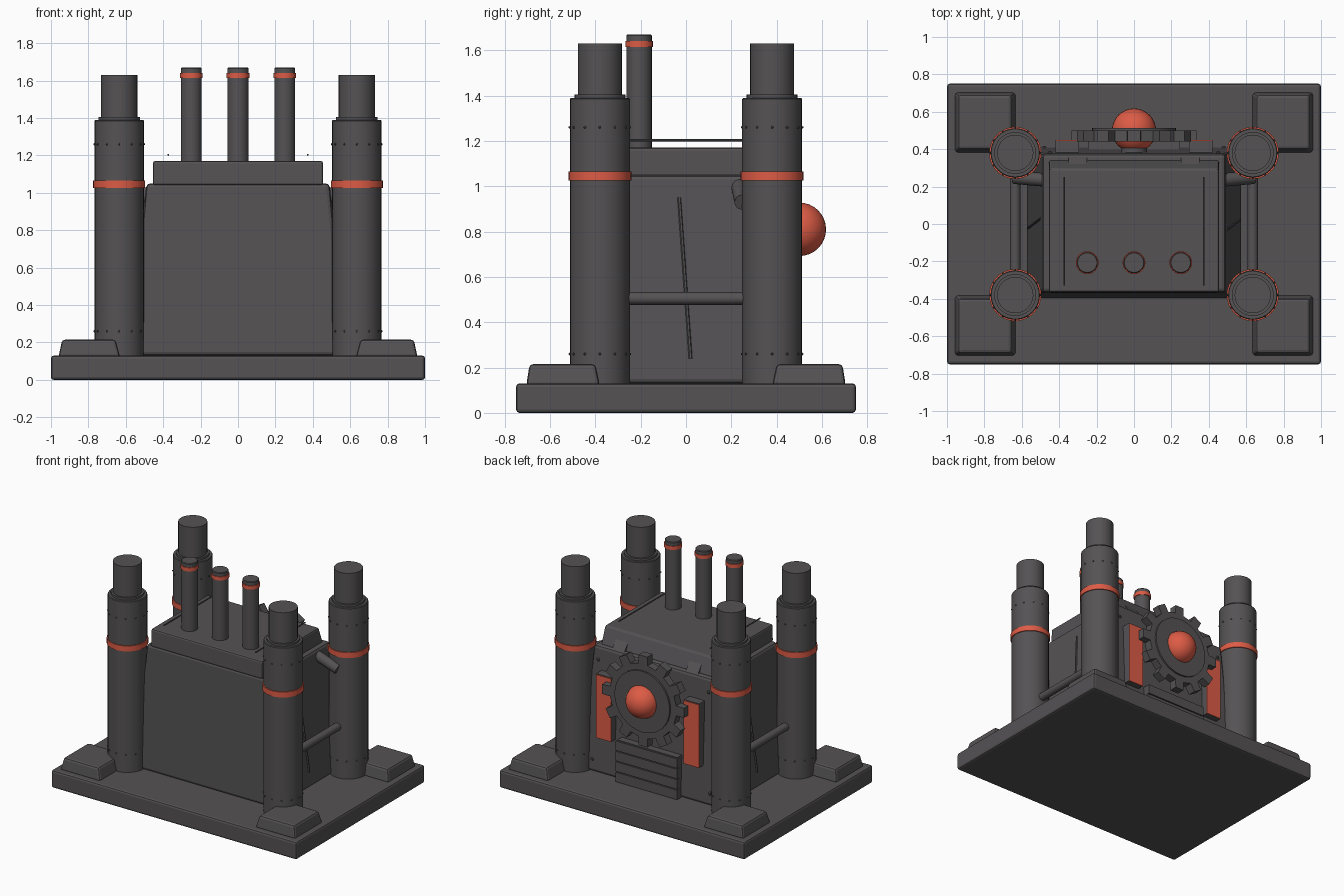
import bpy, bmesh, math
from mathutils import Vector

if "Cube" in bpy.data.objects:
    bpy.data.objects.remove(bpy.data.objects["Cube"], do_unlink=True)


def material(name, rgb):
    m = bpy.data.materials.new(name)
    m.use_nodes = True
    m.diffuse_color = (*rgb, 1)
    m.node_tree.nodes["Principled BSDF"].inputs["Base Color"].default_value = (*rgb, 1)
    return m


GREY = material("dark iron", (0.09, 0.085, 0.088))
RED = material("glowing red", (0.72, 0.105, 0.06))


def finish(name, bm, mat, bevel=0, smooth=False):
    bmesh.ops.recalc_face_normals(bm, faces=bm.faces)
    mesh = bpy.data.meshes.new(name)
    bm.to_mesh(mesh)
    bm.free()
    ob = bpy.data.objects.new(name, mesh)
    bpy.context.collection.objects.link(ob)
    mesh.materials.append(mat)
    if bevel:
        mod = ob.modifiers.new("Bevel", "BEVEL")
        mod.width, mod.segments = bevel, 2
    if smooth:
        bpy.ops.object.select_all(action="DESELECT")
        ob.select_set(True)
        bpy.context.view_layer.objects.active = ob
        bpy.ops.object.shade_smooth_by_angle(angle=math.radians(35))
    return ob


def block(name, low, high, z0, z1, mat=GREY, bevel=0):
    """Box or frustum; low and high are (x0, x1, y0, y1) rectangles."""
    bm = bmesh.new()
    rings = []
    for (x0, x1, y0, y1), z in ((low, z0), (high, z1)):
        rings.append([bm.verts.new((x, y, z)) for x, y in
                      ((x0, y0), (x1, y0), (x1, y1), (x0, y1))])
    a, b = rings
    bm.faces.new(a)
    bm.faces.new(b)
    for i in range(4):
        j = (i + 1) % 4
        bm.faces.new((a[i], a[j], b[j], b[i]))
    return finish(name, bm, mat, bevel)


def box(name, x0, x1, y0, y1, z0, z1, mat=GREY, bevel=0):
    return block(name, (x0, x1, y0, y1), (x0, x1, y0, y1), z0, z1, mat, bevel)


def lathe(name, x, y, profile, mat=GREY, sides=32):
    """Solid of revolution from (radius, height) pairs."""
    bm = bmesh.new()
    rings = [[bm.verts.new((x + r * math.cos(math.tau * i / sides),
                            y + r * math.sin(math.tau * i / sides), z))
              for i in range(sides)] for r, z in profile]
    for a, b in zip(rings, rings[1:]):
        for i in range(sides):
            j = (i + 1) % sides
            bm.faces.new((a[i], a[j], b[j], b[i]))
    bm.faces.new(rings[0])
    bm.faces.new(rings[-1])
    return finish(name, bm, mat, smooth=True)


def rod(name, start, end, radius, mat=GREY, sides=20):
    start, end = Vector(start), Vector(end)
    bm = bmesh.new()
    bmesh.ops.create_cone(bm, cap_ends=True, segments=sides, radius1=radius,
                          radius2=radius, depth=(end - start).length)
    ob = finish(name, bm, mat, smooth=True)
    ob.location = (start + end) / 2
    ob.rotation_euler = (end - start).to_track_quat("Z", "Y").to_euler()
    return ob


def rivets(name, points, radius=0.006):
    bm = bmesh.new()
    for p in points:
        ball = bmesh.ops.create_icosphere(bm, subdivisions=1, radius=radius)
        bmesh.ops.translate(bm, verts=ball["verts"], vec=p)
    return finish(name, bm, GREY)


# Base slab and furnace body
box("base_slab", -1, 1, -0.75, 0.75, 0, 0.13, bevel=0.015)
block("furnace_body", (-0.575, 0.575, -0.395, 0.41), (-0.49, 0.49, -0.365, 0.375),
      0.13, 1.05, bevel=0.02)
block("furnace_lid", (-0.455, 0.455, -0.37, 0.345), (-0.455, 0.455, -0.365, 0.295),
      1.04, 1.17, bevel=0.012)

# Corner feet and towers
for sx in (-1, 1):
    for sy in (-1, 1):
        foot_low = sorted((sx * 0.63, sx * 0.96)) + sorted((sy * 0.38, sy * 0.705))
        foot_top = sorted((sx * 0.655, sx * 0.94)) + sorted((sy * 0.40, sy * 0.69))
        block("corner_foot", foot_low, foot_top, 0.12, 0.215, bevel=0.015)

        tx, ty = sx * 0.635, sy * 0.38
        lathe("tower", tx, ty, [(0.132, 0.12), (0.132, 1.385), (0.128, 1.39), (0.112, 1.39),
                                (0.112, 1.405), (0.097, 1.405), (0.097, 1.63)])
        lathe("tower_ring", tx, ty, [(0.13, 1.025), (0.139, 1.025), (0.139, 1.065),
                                     (0.13, 1.065)], RED)
        rivets("tower_rivets", [(tx + 0.133 * math.cos(math.tau * i / 12),
                                 ty + 0.133 * math.sin(math.tau * i / 12), z)
                                for z in (0.26, 1.26) for i in range(12)])

    # Side pipes, slanted strips and thin rails
    rod("side_pipe", (sx * 0.635, -0.3, 0.505), (sx * 0.635, 0.3, 0.505), 0.028)
    rod("elbow_pipe", (sx * 0.47, 0.235, 1.0), (sx * 0.64, 0.25, 0.93), 0.036)
    rod("side_strip", (sx * 0.566, sx * 0.02, 0.24), (sx * 0.499, -sx * 0.03, 0.95), 0.008,
        sides=6)
    rod("lid_rail", (sx * 0.373, -0.33, 1.203), (sx * 0.373, 0.25, 1.203), 0.005, sides=8)

    # Red rear panels on dark backings
    x0, x1 = sorted((sx * 0.295, sx * 0.42))
    box("panel_backing", x0, x1, 0.36, 0.445, 0.41, 0.88)
    box("red_panel", x0, x1, 0.445, 0.45, 0.41, 0.875, RED)

    # Brackets behind the lid
    x0, x1 = sorted((sx * 0.25, sx * 0.35))
    block("lid_bracket", (x0, x1, 0.28, 0.365), (x0, x1, 0.28, 0.31), 1.04, 1.12)
    rivets("rear_rivets", [(sx * 0.45, 0.378, 0.95), (sx * 0.48, 0.405, 0.22)], 0.014)

# Chimneys
for x in (-0.25, 0, 0.25):
    lathe("chimney", x, -0.207, [(0.056, 1.15), (0.056, 1.665), (0.052, 1.67)], sides=24)
    lathe("chimney_ring", x, -0.207, [(0.054, 1.615), (0.061, 1.615), (0.061, 1.642),
                                      (0.054, 1.642)], RED, sides=24)

# Rear gear: toothed outline extruded along y, with a stepped face
HUB_Z, TEETH = 0.81, 12
bm = bmesh.new()
outline = []
for i in range(TEETH):
    for shift, r in ((-0.26, 0.272), (-0.2, 0.335), (0.2, 0.335), (0.26, 0.272)):
        a = math.tau * (i + shift) / TEETH
        outline.append(bm.verts.new((r * math.cos(a), 0.44, HUB_Z + r * math.sin(a))))
face = bm.faces.new(outline)
extruded = bmesh.ops.extrude_face_region(bm, geom=[face])
front = [g for g in extruded["geom"] if isinstance(g, bmesh.types.BMVert)]
bmesh.ops.translate(bm, verts=front, vec=(0, 0.06, 0))
finish("gear", bm, GREY)
rod("gear_face", (0, 0.49, HUB_Z), (0, 0.512, HUB_Z), 0.225, sides=32)
rod("gear_axle", (0, 0.36, HUB_Z), (0, 0.45, HUB_Z), 0.07)

# Glowing core
bm = bmesh.new()
bmesh.ops.create_uvsphere(bm, u_segments=32, v_segments=16, radius=0.118)
core = finish("glowing_core", bm, RED, smooth=True)
core.location = (0, 0.5, HUB_Z)

# Rear grate made of stacked slats
box("grate_back", -0.245, 0.245, 0.38, 0.45, 0.13, 0.44)
for i in range(4):
    z = 0.135 + i * 0.077
    box("grate_slat", -0.25, 0.25, 0.44, 0.462, z, z + 0.07)
